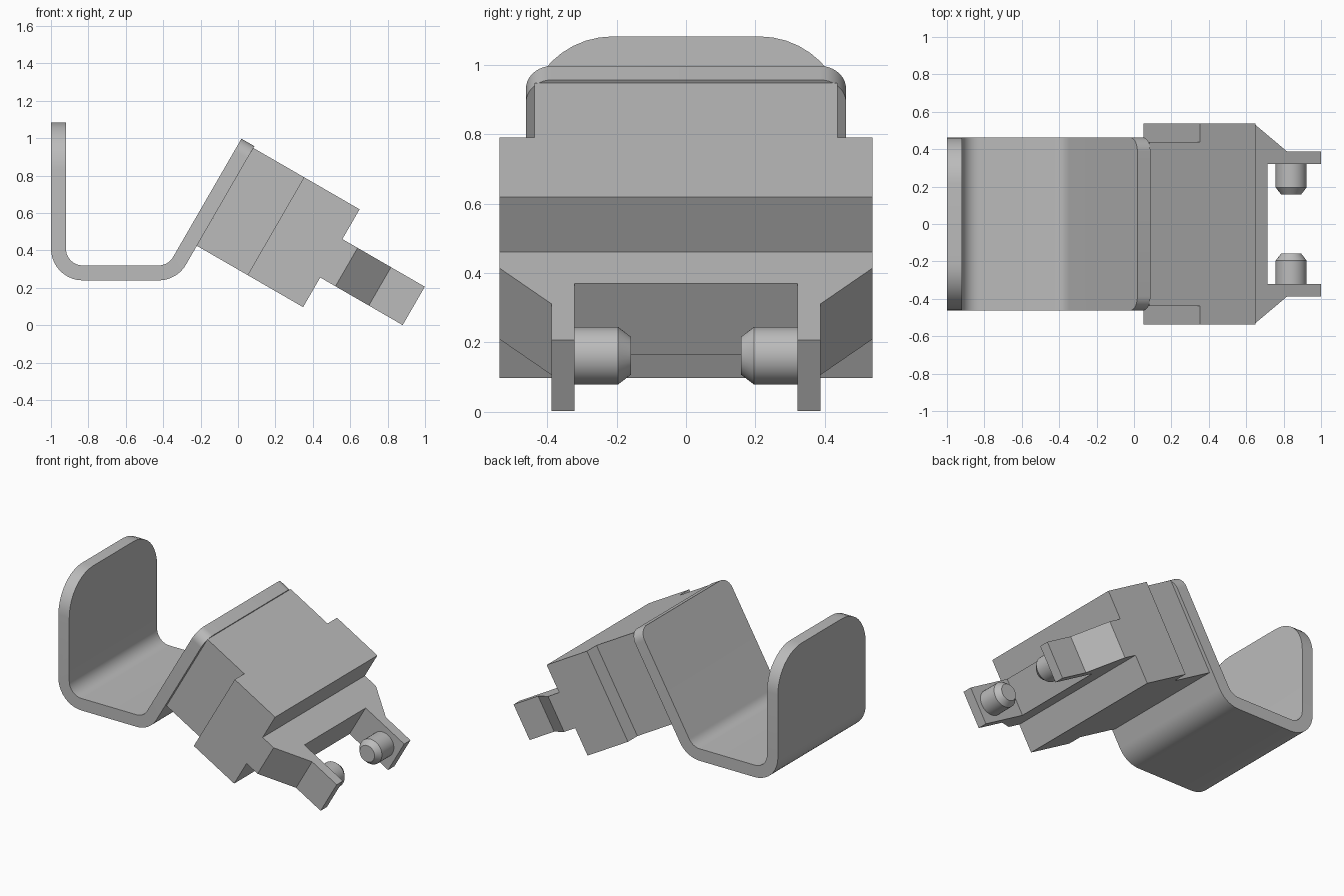
import bpy, bmesh, math
from mathutils import Matrix, Vector

cube = bpy.data.objects.get("Cube")
if cube:
    bpy.data.objects.remove(cube, do_unlink=True)

GREY = (0.5, 0.5, 0.5, 1)
mat = bpy.data.materials.new("plain grey")
mat.use_nodes = True
mat.diffuse_color = GREY
mat.node_tree.nodes["Principled BSDF"].inputs["Base Color"].default_value = GREY

# Tilted frame of the head: x runs outward, z runs up along the sloped plate
TILT = Matrix.Translation((-0.22, 0, 0.425)) @ Matrix.Rotation(math.radians(30), 4, 'Y')


def finish(name, bm, matrix=Matrix()):
    bmesh.ops.transform(bm, matrix=matrix, verts=bm.verts)
    bmesh.ops.recalc_face_normals(bm, faces=bm.faces)
    mesh = bpy.data.meshes.new(name)
    bm.to_mesh(mesh)
    bm.free()
    mesh.materials.append(mat)
    ob = bpy.data.objects.new(name, mesh)
    bpy.context.collection.objects.link(ob)
    bpy.ops.object.select_all(action='DESELECT')
    ob.select_set(True)
    bpy.context.view_layer.objects.active = ob
    bpy.ops.object.shade_smooth_by_angle(angle=math.radians(25))
    return ob


def prism(points, direction):
    """Extrude a closed outline along a vector."""
    bm = bmesh.new()
    face = bm.faces.new([bm.verts.new(p) for p in points])
    geom = bmesh.ops.extrude_face_region(bm, geom=[face])["geom"]
    verts = [g for g in geom if isinstance(g, bmesh.types.BMVert)]
    bmesh.ops.translate(bm, vec=direction, verts=verts)
    return bm


def block(name, x0, x1, half_width, height):
    outline = [(x0, -half_width, 0), (x1, -half_width, 0),
               (x1, half_width, 0), (x0, half_width, 0)]
    return finish(name, prism(outline, (0, 0, height)), TILT)


# Bent plate: upright, floor and slope joined by two round bends
HALF, THICK, BEND = 0.462, 0.08, 0.17
SLOPE_TOP = 0.615


def bend_arc(cx, radius, start, end, steps=10):
    for i in range(steps + 1):
        a = math.radians(start + (end - start) * i / steps)
        yield Vector((cx + radius * math.cos(a), -HALF, 0.41 + radius * math.sin(a)))


def plate_side(offset):
    radius = BEND - offset
    tip = TILT @ Vector((-offset, -HALF, SLOPE_TOP))
    return [Vector((-1 + offset, -HALF, 1.083)),
            *bend_arc(-0.83, radius, 180, 270),
            *bend_arc(-0.425, radius, 270, 330), tip]


bm = prism(plate_side(0) + plate_side(THICK)[::-1], (0, 2 * HALF, 0))


def round_corners(bm, radius, on_upright):
    edges = [e for e in bm.edges
             if abs(e.verts[0].co.y - e.verts[1].co.y) < 1e-4
             and min(v.co.z for v in e.verts) > 0.9
             and (e.verts[0].co.x < -0.5) == on_upright]
    bmesh.ops.bevel(bm, geom=edges, offset=radius, offset_type='OFFSET',
                    segments=10, profile=0.5, affect='EDGES')


round_corners(bm, 0.25, True)
round_corners(bm, 0.075, False)
finish("bent_plate", bm)

# Head blocks
block("inner_block", 0, 0.313, 0.438, 0.604)
block("outer_block", 0.313, 0.656, 0.538, 0.604)

# Fork: tapered base with two arms around an open slot
half = [(0.656, 0.538), (0.75, 0.538), (0.956, 0.388),
        (1.165, 0.388), (1.165, 0.322), (0.837, 0.322)]
outline = [(x, y, 0.183) for x, y in half] + [(x, -y, 0.183) for x, y in half[::-1]]
finish("fork", prism(outline, (0, 0, 0.237)), TILT)


# Chamfered pins facing each other between the arms
def pin(name, side):
    bm = bmesh.new()
    bmesh.ops.create_circle(bm, cap_ends=True, segments=32, radius=0.083)
    face = bm.faces[:][0]
    for length, scale in ((0.127, 1), (0.037, 0.66)):
        geom = bmesh.ops.extrude_face_region(bm, geom=[face])["geom"]
        verts = [g for g in geom if isinstance(g, bmesh.types.BMVert)]
        new_face = [g for g in geom if isinstance(g, bmesh.types.BMFace)][0]
        if length != 0.127:
            bmesh.ops.delete(bm, geom=[face], context='FACES_ONLY') if face.is_valid else None
        bmesh.ops.translate(bm, vec=(0, 0, length), verts=verts)
        bmesh.ops.scale(bm, vec=(scale, scale, 1), verts=verts)
        face = new_face
    turn = Matrix.Rotation(math.radians(90 * side), 4, 'X')
    finish(name, bm, TILT @ Matrix.Translation((1.05, side * 0.323, 0.3015)) @ turn)


pin("left_pin", 1)
pin("right_pin", -1)
